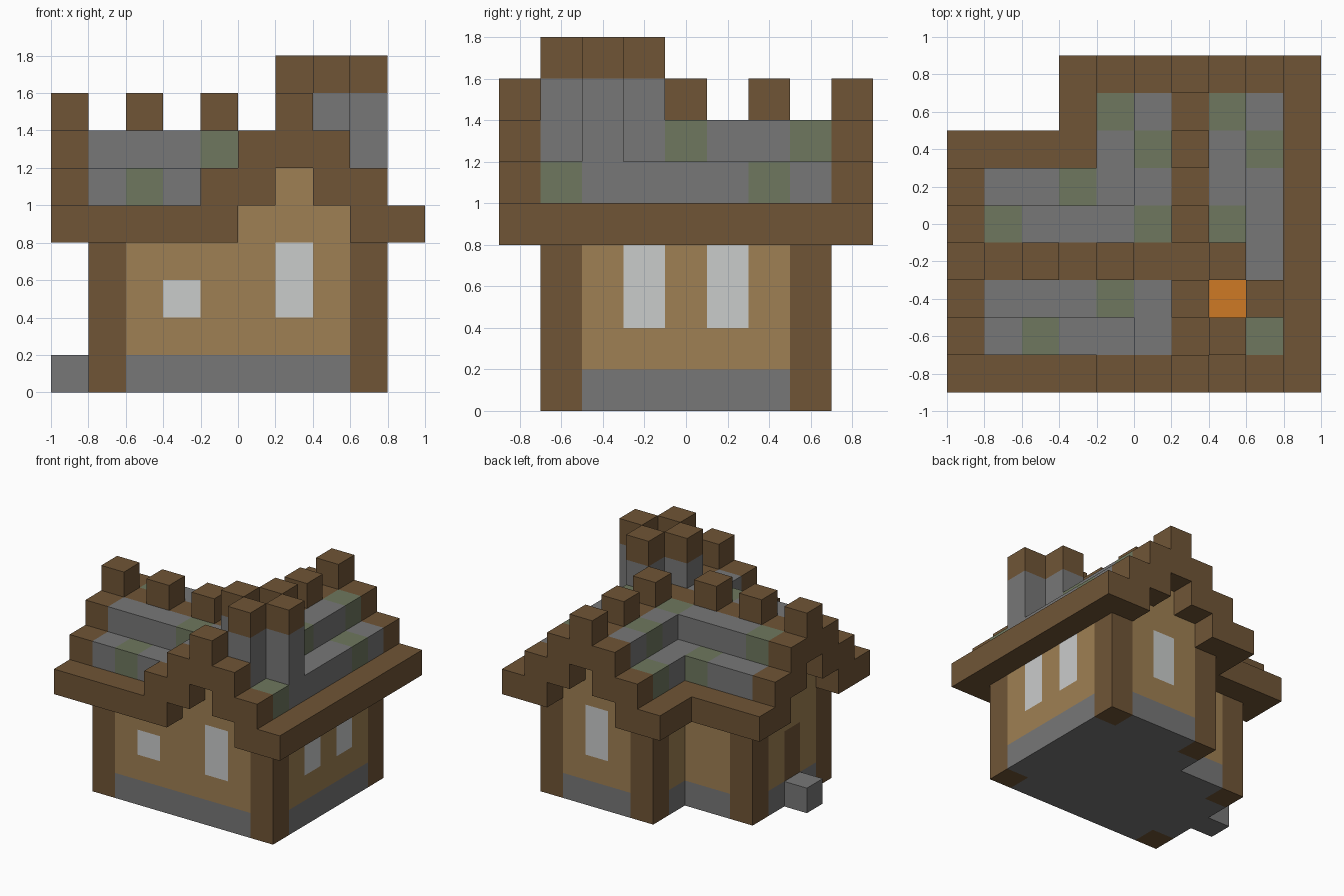
import bpy, bmesh
from mathutils import Vector

if "Cube" in bpy.data.objects:
    bpy.data.objects.remove(bpy.data.objects["Cube"], do_unlink=True)

U = 0.2                              # block size
ORIGIN = Vector((-1.0, -0.9, 0.0))


def material(name, rgb):
    linear = [((c / 255 + 0.055) / 1.055) ** 2.4 for c in rgb] + [1.0]
    m = bpy.data.materials.new(name)
    m.use_nodes = True
    m.diffuse_color = linear
    m.node_tree.nodes["Principled BSDF"].inputs["Base Color"].default_value = linear
    return m


MATS = {
    "timber": material("timber brown", (112, 85, 54)),
    "plaster": material("plaster tan", (159, 128, 83)),
    "stone": material("stone grey", (119, 119, 119)),
    "moss": material("mossy green", (110, 119, 94)),
    "glass": material("window white", (202, 204, 203)),
    "ember": material("ember orange", (207, 122, 37)),
}

blocks = {}                          # block position -> (part, colour)


def put(part, colour, xs, ys, zs):
    for i in xs:
        for j in ys:
            for k in zs:
                blocks[i, j, k] = (part, colour)


# Roof shape: a main ridge running front to back, and a wing ridge to the right side
RIDGE_X, RIDGE_Y = 6, 3


def slope(distance):
    return 7 if distance == 0 else 8 - distance


def roof_top(i, j):
    tops = []
    if abs(i - RIDGE_X) <= 3:
        tops.append(slope(abs(i - RIDGE_X)))
    if i <= RIDGE_X and abs(j - RIDGE_Y) <= 3:
        tops.append(slope(abs(j - RIDGE_Y)))
    return max(tops, default=0)


def in_house(i, j):
    return 1 <= i <= 8 and 1 <= j <= 7 and (i >= 4 or j <= 5)


moss_spots = {(4, 7), (5, 6), (3, 5), (1, 4), (5, 4), (4, 2), (2, 1),
              (7, 7), (8, 6), (7, 4), (8, 1)}

for i in range(10):
    for j in range(9):
        top = roof_top(i, j)
        if not top:
            continue
        # Walls on a stone footing, filled up to the roof
        if in_house(i, j):
            put("footing", "stone", [i], [j], [0])
            put("walls", "plaster", [i], [j], range(1, top - 1))
        # Roof skin with timber eaves, ridges and gable boards
        ridge = i == RIDGE_X or (j == RIDGE_Y and i < RIDGE_X)
        gable = i == 0 or j in (0, 8)
        if ridge or gable or top == 5:
            put("roof_trim", "timber", [i], [j], [top - 1])
        else:
            put("roof", "moss" if (i, j) in moss_spots else "stone", [i], [j], [top - 1])
        if gable and not ridge and top > 5:
            put("roof_trim", "timber", [i], [j], [top - 2])

# Corner posts
for i, j in ((1, 1), (8, 1), (8, 7), (4, 7), (1, 5)):
    put("corner_posts", "timber", [i], [j], range(4))

# Ridge blocks
put("ridge_blocks", "timber", [RIDGE_X], (0, 4, 6, 8), [7])
put("ridge_blocks", "timber", (0, 2, 4), [RIDGE_Y], [7])

# Chimney: four stone arms with timber caps around a glowing core
for i, j in ((6, 2), (8, 2), (7, 1), (7, 3)):
    put("chimney", "stone", [i], [j], range(roof_top(i, j), 8))
    put("chimney_caps", "timber", [i], [j], [8])
put("chimney_core", "ember", [7], [2], [7])

# Windows, door and doorstep
put("front_windows", "glass", [3], [1], [2])
put("front_windows", "glass", [6], [1], (2, 3))
put("back_window", "glass", [6], [7], (2, 3))
put("side_windows", "glass", [8], (3, 5), (2, 3))
put("door", "timber", [1], [3], (1, 2))
put("doorstep", "stone", [0], [3], [0])


# Mesh each part from the block faces that lie open
def build(part):
    bm = bmesh.new()
    colours = sorted({c for p, c in blocks.values() if p == part})
    for cell, (owner, colour) in blocks.items():
        if owner != part:
            continue
        for axis in range(3):
            u, v = (axis + 1) % 3, (axis + 2) % 3
            for side in (0, 1):
                beside = list(cell)
                beside[axis] += 2 * side - 1
                if tuple(beside) in blocks:
                    continue
                ring = []
                for du, dv in ((0, 0), (1, 0), (1, 1), (0, 1)):
                    p = Vector(cell)
                    p[axis] += side
                    p[u] += du
                    p[v] += dv
                    ring.append(bm.verts.new(ORIGIN + p * U))
                face = bm.faces.new(ring if side else ring[::-1])
                face.material_index = colours.index(colour)
    bmesh.ops.remove_doubles(bm, verts=bm.verts, dist=0.001)
    mesh = bpy.data.meshes.new(part)
    bm.to_mesh(mesh)
    bm.free()
    for c in colours:
        mesh.materials.append(MATS[c])
    bpy.context.collection.objects.link(bpy.data.objects.new(part, mesh))


for part in sorted({p for p, c in blocks.values()}):
    build(part)
